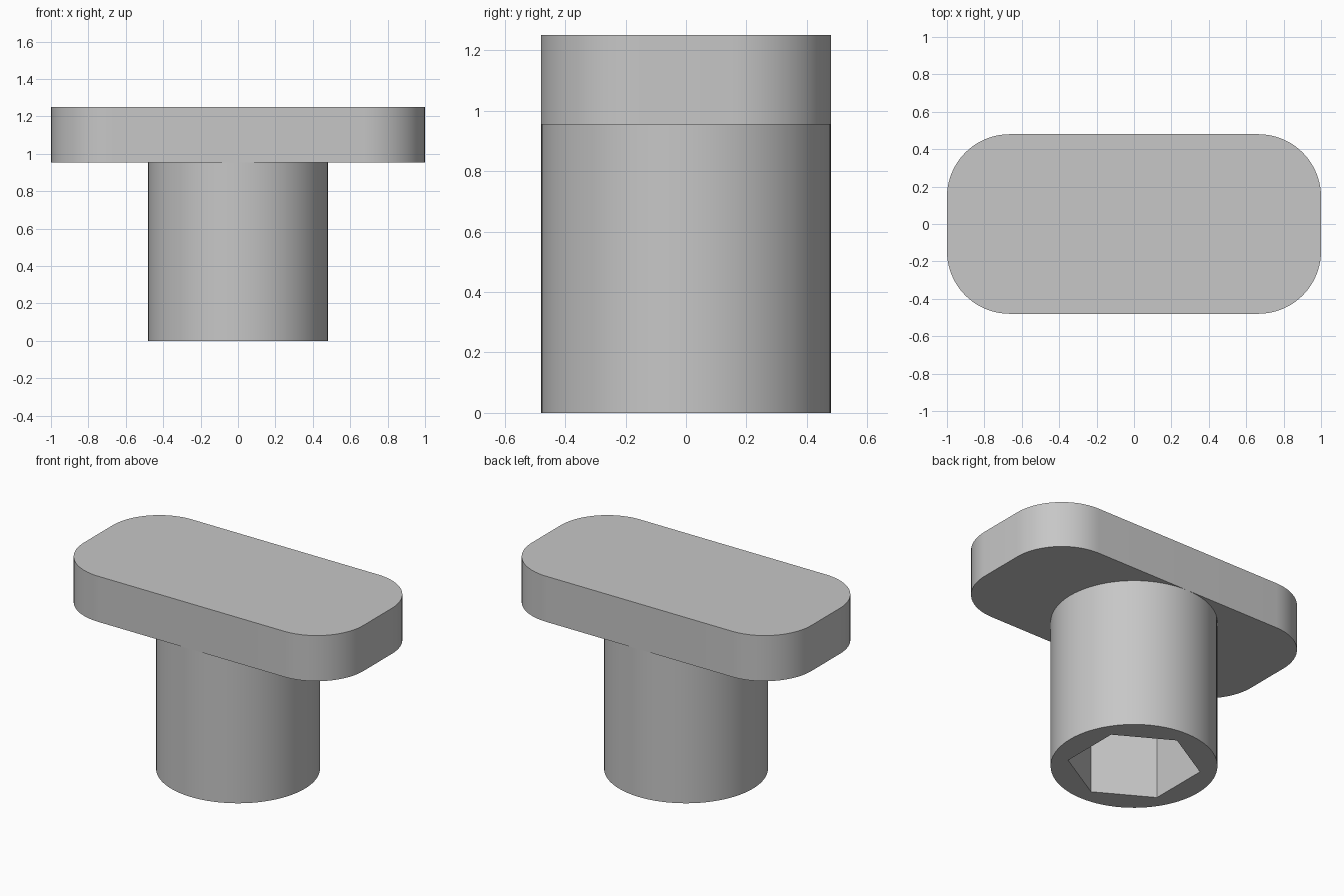
import bpy
import math

if "Cube" in bpy.data.objects:
    bpy.data.objects.remove(bpy.data.objects["Cube"], do_unlink=True)

WIDTH, DEPTH, CORNER = 2.0, 0.96, 0.335
PLATE_Z, TOP_Z = 0.955, 1.25
SOCKET_RADIUS, SOCKET_DEPTH = 0.385, 0.58

grey = bpy.data.materials.new("plain grey")
grey.use_nodes = True
colour = (0.57, 0.57, 0.57, 1.0)
grey.diffuse_color = colour
grey.node_tree.nodes["Principled BSDF"].inputs["Base Color"].default_value = colour


def ring(radius, sides, turn=0.0):
    """Regular outline around the z axis."""
    angles = [turn + 2 * math.pi * i / sides for i in range(sides)]
    return [(radius * math.cos(a), radius * math.sin(a)) for a in angles]


def rounded_rectangle(width, depth, radius, steps):
    """Outline with four quarter-circle corners."""
    points = []
    for k, (sx, sy) in enumerate([(1, 1), (-1, 1), (-1, -1), (1, -1)]):
        cx, cy = sx * (width / 2 - radius), sy * (depth / 2 - radius)
        for i in range(steps + 1):
            a = math.pi / 2 * (k + i / steps)
            points.append((cx + radius * math.cos(a), cy + radius * math.sin(a)))
    return points


def prism(name, outline, z0, z1):
    """Extrude an outline between two heights."""
    n = len(outline)
    verts = [(x, y, z) for z in (z0, z1) for x, y in outline]
    faces = [(i, (i + 1) % n, (i + 1) % n + n, i + n) for i in range(n)]
    faces += [tuple(reversed(range(n))), tuple(range(n, 2 * n))]
    mesh = bpy.data.meshes.new(name)
    mesh.from_pydata(verts, [], faces)
    mesh.materials.append(grey)
    obj = bpy.data.objects.new(name, mesh)
    bpy.context.collection.objects.link(obj)
    return obj


def activate(obj):
    bpy.ops.object.select_all(action="DESELECT")
    obj.select_set(True)
    bpy.context.view_layer.objects.active = obj


# Grip plate and round stem
plate = prism("grip_plate", rounded_rectangle(WIDTH, DEPTH, CORNER, 20), PLATE_Z, TOP_Z)
stem = prism("stem", ring(DEPTH / 2, 80), 0.0, PLATE_Z)

# Hexagonal socket cut into the underside of the stem
cutter = prism("socket_cutter", ring(SOCKET_RADIUS, 6, math.pi / 6), -0.1, SOCKET_DEPTH)
cutter.hide_render = True
cut = stem.modifiers.new("socket", "BOOLEAN")
cut.operation = "DIFFERENCE"
cut.solver = "EXACT"
cut.object = cutter
activate(stem)
bpy.ops.object.modifier_apply(modifier=cut.name)
bpy.data.objects.remove(cutter, do_unlink=True)

# Smooth the round walls, keep the rims and socket crisp
for part in (plate, stem):
    activate(part)
    bpy.ops.object.shade_smooth_by_angle(angle=math.radians(30))
